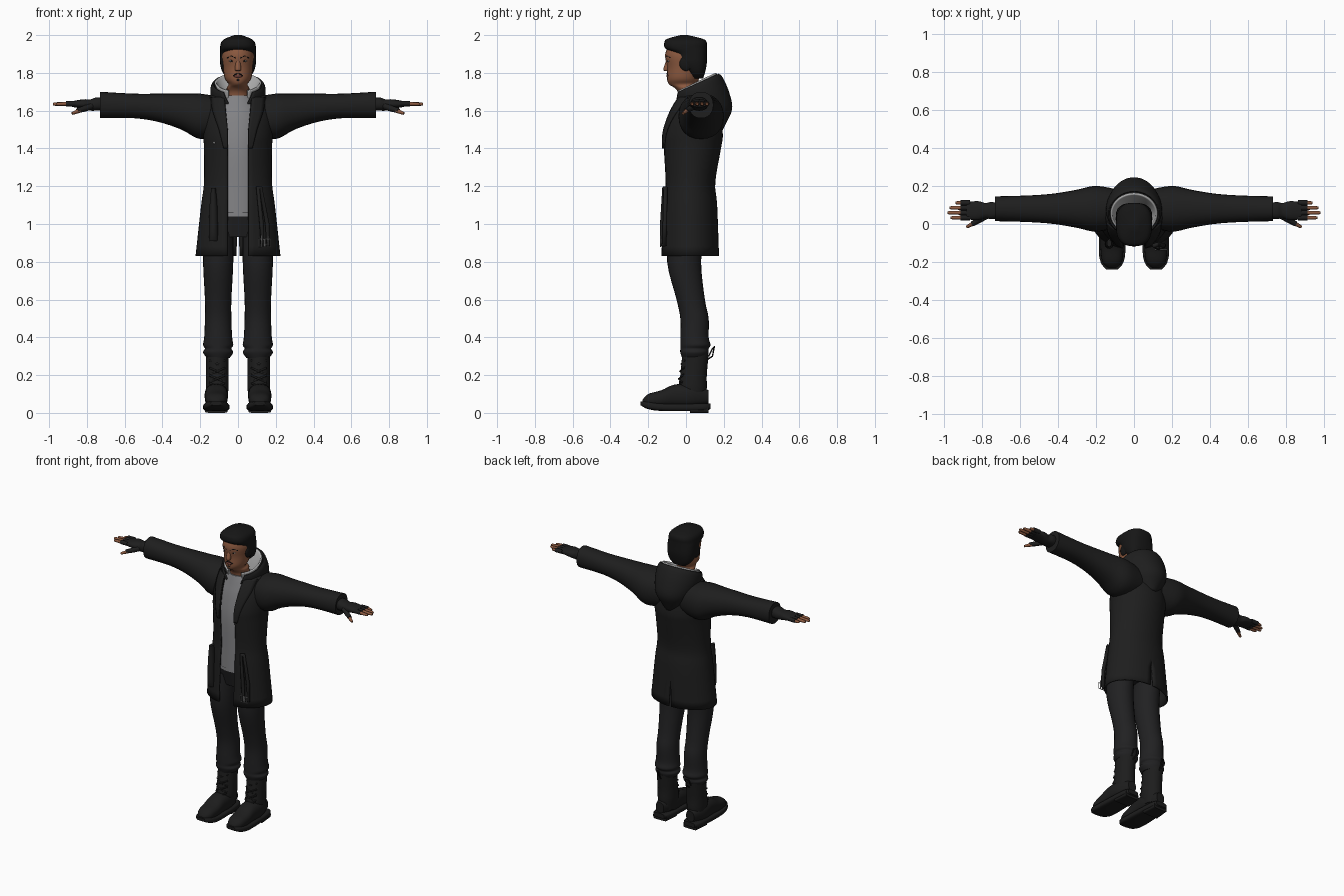
import bpy
import bmesh
from math import sin, cos, pi, asin, copysign
from mathutils import Vector

if "Cube" in bpy.data.objects:
    bpy.data.objects.remove(bpy.data.objects["Cube"])


def material(name, red, green, blue):
    mat = bpy.data.materials.new(name)
    mat.use_nodes = True
    mat.diffuse_color = (red, green, blue, 1)
    shader = mat.node_tree.nodes["Principled BSDF"]
    shader.inputs["Base Color"].default_value = (red, green, blue, 1)
    return mat


coat_black = material("coat black", .013, .013, .013)
trouser_black = material("trouser black", .015, .015, .016)
boot_black = material("boot black", .012, .012, .012)
hair_black = material("hair black", .008, .008, .008)
skin = material("skin brown", .26, .1, .05)
lip_brown = material("lip brown", .16, .05, .04)
shirt_grey = material("shirt grey", .23, .23, .24)
fur_grey = material("fur grey", .42, .42, .42)
metal_grey = material("buckle grey", .25, .25, .25)
eye_white = material("eye white", .45, .4, .36)


def finish(bm, name, mat, mirrored=False, thickness=0):
    bmesh.ops.recalc_face_normals(bm, faces=bm.faces)
    mesh = bpy.data.meshes.new(name)
    bm.to_mesh(mesh)
    bm.free()
    obj = bpy.data.objects.new(name, mesh)
    bpy.context.collection.objects.link(obj)
    mesh.materials.append(mat)
    if mirrored:
        obj.modifiers.new("Mirror", "MIRROR")
    if thickness:
        solid = obj.modifiers.new("Solidify", "SOLIDIFY")
        solid.thickness = thickness
        solid.offset = 0
    bpy.ops.object.select_all(action="DESELECT")
    bpy.context.view_layer.objects.active = obj
    obj.select_set(True)
    bpy.ops.object.shade_smooth_by_angle(angle=pi / 4)


def blend(rings, steps=4):
    """Smooth in-between rings through the given ones."""
    rings = [Vector(ring) for ring in rings]
    padded = [rings[0]] + rings + [rings[-1]]
    out = []
    for before, a, b, after in zip(padded, padded[1:], padded[2:], padded[3:]):
        for k in range(steps):
            t = k / steps
            linear = (b - before) * t
            square = (2 * before - 5 * a + 4 * b - after) * t * t
            cube = (3 * a - before - 3 * b + after) * t ** 3
            out.append(a + (linear + square + cube) / 2)
    return out + [rings[-1]]


def bend(value, power):
    return copysign(abs(value) ** (2 / power), value)


def bridge(bm, rows, closed=False):
    for low, high in zip(rows, rows[1:]):
        for i in range(0 if closed else 1, len(low)):
            bm.faces.new((low[i - 1], low[i], high[i], high[i - 1]))


def loft(name, rings, mat, axis="z", power=2, offset=0, mirrored=False, sides=24):
    """Rings are: position on the axis, low and high edge, half width about the offset."""
    bm = bmesh.new()
    rows = []
    for t, low, high, half in blend(rings):
        row = []
        for i in range(sides):
            a = 2 * pi * i / sides
            across = offset + half * bend(cos(a), power)
            up = (low + high) / 2 + (high - low) / 2 * bend(sin(a), power)
            place = {"x": (t, across, up), "y": (across, t, up), "z": (across, up, t)}
            row.append(bm.verts.new(place[axis]))
        rows.append(row)
    bridge(bm, rows, closed=True)
    bm.faces.new(rows[0])
    bm.faces.new(rows[-1])
    finish(bm, name, mat, mirrored)


def shell(name, rings, mat, gap, vent, tilt):
    """Open-fronted wrap. Rings are: height, front, back, half width."""
    bm = bmesh.new()
    sides = 20
    for side in BOTH:
        rows = []
        for z, front, back, half in blend(rings):
            start = asin(min(.95, gap(z) / half))
            end = pi - asin(vent(z) / half)
            row = []
            for i in range(sides + 1):
                a = start + (end - start) * i / sides
                reach = (front - back) / 2 * cos(a)
                place = (side * half * sin(a), (front + back) / 2 + reach, z + tilt(z) * reach)
                row.append(bm.verts.new(place))
            rows.append(row)
        bridge(bm, rows)
    bmesh.ops.remove_doubles(bm, verts=bm.verts, dist=.001)
    finish(bm, name, mat, thickness=.01)


def ball(name, centre, size, mat, mirrored=False):
    bm = bmesh.new()
    bmesh.ops.create_uvsphere(bm, u_segments=16, v_segments=10, radius=1)
    bmesh.ops.scale(bm, vec=size, verts=bm.verts)
    bmesh.ops.translate(bm, vec=centre, verts=bm.verts)
    finish(bm, name, mat, mirrored)


def tube(name, points, radius, mat, signs=(1,), cyclic=False, tip=1):
    for sign in signs:
        curve = bpy.data.curves.new(name, "CURVE")
        curve.dimensions = "3D"
        curve.bevel_depth = radius
        curve.bevel_resolution = 2
        curve.use_fill_caps = True
        spline = curve.splines.new("POLY")
        spline.points.add(len(points) - 1)
        spline.use_cyclic_u = cyclic
        for i, (point, (x, y, z)) in enumerate(zip(spline.points, points)):
            point.co = (sign * x, y, z, 1)
            point.radius = 1 + (tip - 1) * i / (len(points) - 1)
        curve.materials.append(mat)
        bpy.context.collection.objects.link(bpy.data.objects.new(name, curve))


BOTH = (1, -1)

# Head, neck and face
loft("head", [(1.62, -.03, .09, .08), (1.69, -.04, .08, .06), (1.72, -.06, .08, .06), (1.74, -.09, .06, .05),
              (1.77, -.1, .07, .07), (1.83, -.1, .09, .08), (1.9, -.11, .1, .085), (1.97, -.08, .08, .06)], skin)
loft("nose", [(1.88, -.1, -.08, .01), (1.82, -.12, -.09, .016), (1.81, -.11, -.09, .01)], skin, sides=12)
ball("eye", (.033, -.092, 1.863), (.014, .006, .006), eye_white, mirrored=True)
ball("iris", (.033, -.097, 1.863), (.006, .003, .006), hair_black, mirrored=True)
ball("lips", (0, -.096, 1.783), (.023, .008, .008), lip_brown)
tube("eyebrow", [(.013, -.106, 1.88), (.035, -.098, 1.89), (.056, -.08, 1.88)], .004, hair_black, BOTH)
tube("moustache", [(.003, -.102, 1.797), (.026, -.094, 1.785)], .003, hair_black, BOTH)
ball("chin_beard", (0, -.096, 1.763), (.01, .005, .006), hair_black)

# Hair with a swept fringe
loft("hair", [(1.77, .03, .09, .05), (1.8, .01, .1, .08), (1.85, -.04, .11, .095), (1.9, -.06, .11, .095),
              (1.93, -.11, .11, .095), (1.96, -.115, .11, .09), (1.98, -.1, .09, .07), (2, -.03, .01, .02)],
     hair_black, power=2.7)
ball("fringe", (-.01, -.05, 1.95), (.08, .066, .04), hair_black)
ball("sideburn", (.08, 0, 1.85), (.013, .035, .04), hair_black, mirrored=True)

# Shirt and trousers
loft("shirt", [(1.04, -.1, .13, .15), (1.2, -.1, .13, .15), (1.4, -.1, .16, .15), (1.54, -.08, .16, .15),
               (1.62, -.06, .13, .12), (1.68, -.045, .08, .07)], shirt_grey)
loft("trouser_hips", [(.93, -.07, .07, .13), (1.06, -.1, .12, .15)], trouser_black)
loft("trouser_leg", [(.29, -.02, .11, .06), (.32, -.03, .12, .08), (.34, -.03, .12, .07), (.36, -.03, .13, .08),
                     (.4, -.03, .12, .074), (.5, -.03, .12, .07), (.6, -.05, .1, .07), (.8, -.1, .08, .08),
                     (1, -.09, .1, .08)], trouser_black, offset=.105, mirrored=True)

# Boots with soles, heels and laces
loft("boot_shaft", [(.06, -.02, .1, .05), (.13, -.04, .11, .06), (.2, -.03, .11, .06), (.31, -.02, .12, .06)],
     boot_black, offset=.11, mirrored=True)
loft("boot_foot", [(-.23, .04, .07, .02), (-.2, .03, .1, .05), (-.13, .03, .12, .06), (-.06, .03, .15, .06),
                   (.03, .03, .15, .06), (.12, .05, .12, .03)], boot_black, "y", 2.4, .115, True)
loft("boot_sole", [(-.24, .04, .06, .03), (-.2, .02, .06, .06), (-.12, .01, .05, .07), (.08, .01, .05, .06),
                   (.13, .02, .05, .04)], boot_black, "y", 4, .115, True)
loft("boot_heel", [(.02, 0, .04, .06), (.12, 0, .04, .05)], boot_black, "y", 6, .115, True)
for row in range(4):
    z = .14 + row * .04
    front = -.045 + row * .007
    for turn in BOTH:
        lace = [(.11 + turn * step * .04, front + .02 * abs(step), z + .018 * step) for step in (-1, 0, 1)]
        tube("boot_lace", lace, .005, boot_black, BOTH)
tube("boot_pull_loop", [(.11, .11, .28), (.1, .14, .3), (.1, .15, .35), (.12, .14, .34), (.12, .12, .3)],
     .004, boot_black, BOTH)

# Long open coat with a back vent
coat_rings = [(.83, -.13, .17, .22), (1.1, -.12, .16, .19), (1.22, -.11, .15, .175), (1.4, -.12, .18, .175),
              (1.47, -.12, .19, .18), (1.55, -.1, .18, .18), (1.62, -.07, .17, .17), (1.67, -.04, .15, .15),
              (1.7, -.02, .12, .1)]


def opening(z):
    return .055 + max(0, z - 1.5) / 10


shell("coat_body", coat_rings, coat_black, opening, lambda z: max(0, 1.02 - z) / 20, lambda z: 0)
loft("coat_sleeve", [(.08, 1.47, 1.67, .1), (.2, 1.45, 1.69, .12), (.3, 1.5, 1.69, .1), (.42, 1.54, 1.69, .08),
                     (.55, 1.56, 1.69, .07), (.73, 1.56, 1.7, .065)], coat_black, "x", 2.2, .08, True)

# Lapels that follow the coat front
for side, label in zip(BOTH, ("left", "right")):
    bm = bmesh.new()
    rows = []
    for z, front, back, half in blend(coat_rings[3:8]):
        width = .02 + min(.05, (z - 1.4) / 4)
        row = []
        for i in range(5):
            x = opening(z) + width * i / 4
            y = (front + back) / 2 + (front - back) / 2 * cos(asin(x / half)) - .01
            row.append(bm.verts.new((side * x, y, z)))
        rows.append(row)
    bridge(bm, rows)
    finish(bm, label + "_lapel", coat_black, thickness=.008)


# Lowered hood with a fur lining
def hood_tilt(z):
    return min(.45, max(0, z - 1.58) * 3)


shell("hood", [(1.5, .13, .19, .03), (1.56, .04, .22, .09), (1.61, -.01, .24, .12), (1.67, -.05, .22, .14),
               (1.72, -.06, .19, .14), (1.74, -.06, .17, .13)],
      coat_black, lambda z: max(0, z - 1.55) * .4, lambda z: 0, hood_tilt)
shell("hood_lining", [(1.75, -.05, .16, .12), (1.7, -.04, .13, .1), (1.65, -.03, .11, .08)],
      fur_grey, lambda z: .05, lambda z: 0, hood_tilt)

# Pocket roll, belt end and buckles
loft("right_pocket_roll", [(.91, -.12, -.1, .02), (.96, -.13, -.08, .024), (1.1, -.125, -.08, .02),
                           (1.19, -.12, -.08, .012)], coat_black, offset=-.13)
tube("left_belt_strap", [(.105, -.115, 1.19), (.125, -.126, 1), (.13, -.127, .89), (.16, -.114, .89),
                         (.155, -.112, 1), (.12, -.108, 1.19)], .012, coat_black, cyclic=True)
for x in (.125, .158):
    corners = [(x + dx, -.135, .9 + dz) for dx, dz in ((-.015, -.02), (.015, -.02), (.015, .02), (-.015, .02))]
    tube("buckle", corners, .003, metal_grey, cyclic=True)
    tube("buckle_pin", [(x, -.135, .88), (x, -.135, .94)], .003, metal_grey)
ball("coat_snap", (-.125, -.08, 1.43), (.007, .006, .007), metal_grey)

# Fingerless gloves and hands
loft("glove", [(.7, 1.6, 1.67, .04), (.75, 1.6, 1.67, .045), (.78, 1.6, 1.66, .04), (.82, 1.61, 1.66, .05),
               (.88, 1.62, 1.65, .045)], coat_black, "x", 2.4, .07, True)
for i, finger in enumerate(("index", "middle", "ring", "little")):
    y = .033 + i * .026
    end = .95 + .03 * sin(pi * (i + .4) / 3)
    tube(finger + "_finger", [(.87, y, 1.637), (end - .01, y, 1.635), (end, y, 1.634)], .012, skin, BOTH, tip=.5)
    tube(finger + "_glove_sleeve", [(.86, y, 1.637), (.91, y, 1.637)], .014, coat_black, BOTH)
tube("glove_thumb", [(.775, .045, 1.625), (.815, .02, 1.61), (.85, 0, 1.6)], .019, coat_black, BOTH, tip=.7)
tube("thumb_tip", [(.84, .005, 1.6), (.878, -.016, 1.585)], .0125, skin, BOTH, tip=.6)
